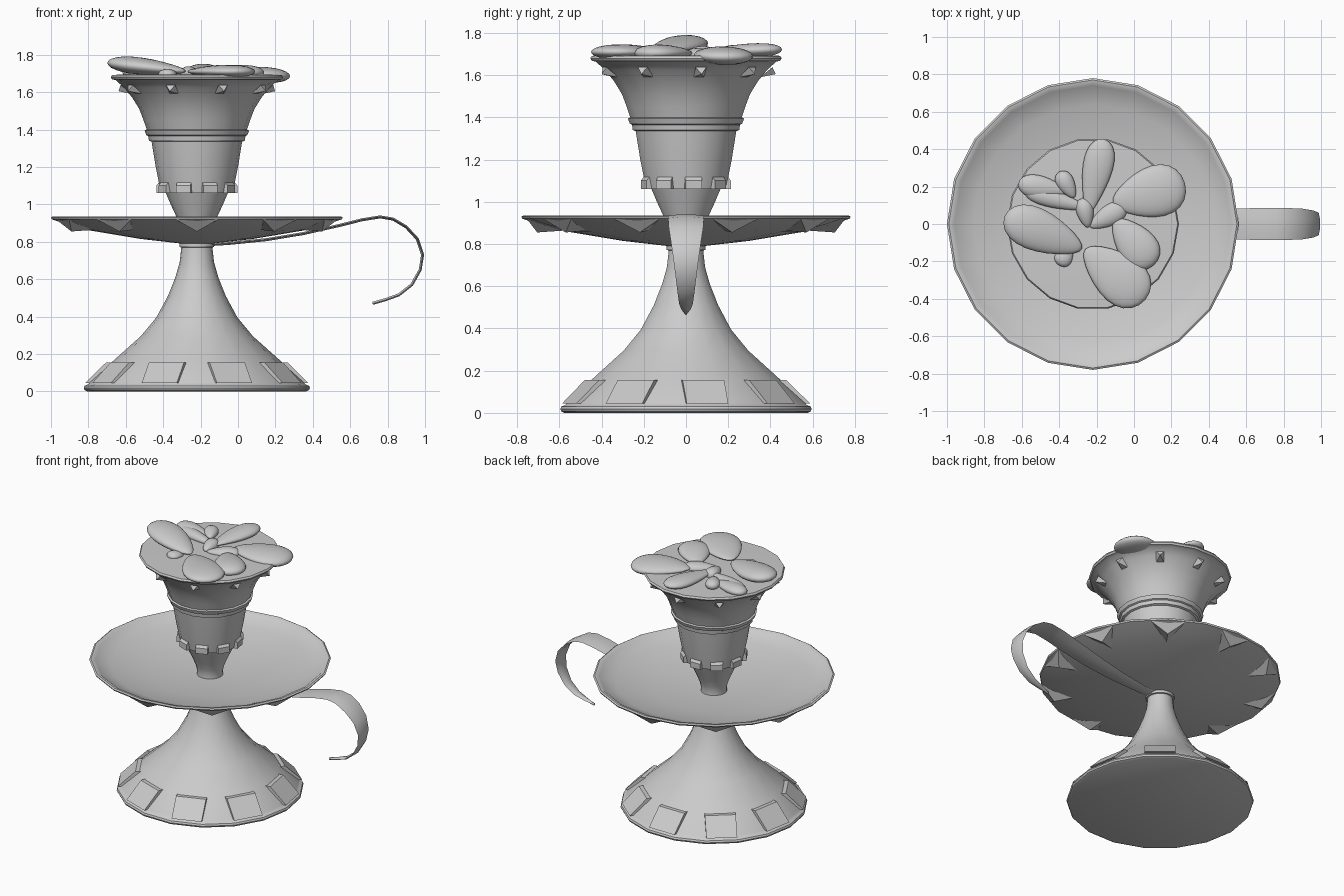
import bpy, bmesh, math
from mathutils import Vector, Matrix

if "Cube" in bpy.data.objects:
    bpy.data.objects.remove(bpy.data.objects["Cube"])

CX = -0.22  # stand axis


def finish(name, bm, smooth=None):
    bmesh.ops.remove_doubles(bm, verts=bm.verts, dist=1e-5)
    bmesh.ops.recalc_face_normals(bm, faces=bm.faces)
    me = bpy.data.meshes.new(name)
    bm.to_mesh(me)
    bm.free()
    ob = bpy.data.objects.new(name, me)
    bpy.context.collection.objects.link(ob)
    if smooth:
        bpy.ops.object.select_all(action='DESELECT')
        ob.select_set(True)
        bpy.context.view_layer.objects.active = ob
        bpy.ops.object.shade_smooth_by_angle(angle=math.radians(smooth))
    return ob


def polar(deg, r, t, z):
    a = math.radians(deg)
    return Vector((CX + r * math.cos(a) - t * math.sin(a),
                   r * math.sin(a) + t * math.cos(a), z))


def lathe(name, profile, n):
    bm = bmesh.new()
    rings = [[bm.verts.new(polar(360 * i / n, r, 0, z)) for i in range(n)]
             for r, z in profile]
    for a, b in zip(rings, rings[1:]):
        for i in range(n):
            j = (i + 1) % n
            bm.faces.new((a[i], a[j], b[j], b[i]))
    for ring in (rings[0], rings[-1]):
        bm.faces.new(ring)
    return finish(name, bm, 35)


def radial(name, count, start, verts, faces):
    """Repeat a small solid, given in (radius, tangent, z), round the axis."""
    bm = bmesh.new()
    for k in range(count):
        vs = [bm.verts.new(polar(start + 360 * k / count, *v)) for v in verts]
        for f in faces:
            bm.faces.new([vs[i] for i in f])
    return finish(name, bm)


def prism(name, poly, half):
    n = len(poly)
    verts = [(r, s * half, z) for s in (-1, 1) for r, z in poly]
    faces = [tuple(range(n)), tuple(range(n, 2 * n))]
    faces += [(i, (i + 1) % n, n + (i + 1) % n, n + i) for i in range(n)]
    return radial(name, 9, 10, verts, faces)


# flared foot with rounded rim and neck ring
lathe("foot", [(.585, 0), (.60, .007), (.605, .018), (.60, .03), (.58, .038),
               (.575, .045), (.44, .17), (.30, .295), (.217, .395), (.155, .51),
               (.115, .61), (.092, .69), (.083, .77), (.093, .772),
               (.093, .79), (.083, .80)], 18)
prism("foot_slabs", [(.54, .045), (.588, .045), (.475, .155), (.44, .155)], .10)

# drip plate
lathe("plate", [(.08, .79), (.30, .815), (.57, .86), (.70, .895), (.775, .92),
                (.78, .93), (.77, .936), (.75, .933), (.74, .924), (.64, .89),
                (.40, .845), (.10, .825)], 20)
radial("plate_points", 10, 18,
       [(.755, -.115, .92), (.755, .115, .92), (.56, 0, .865), (.705, 0, .855)],
       [(0, 1, 2), (0, 1, 3), (1, 2, 3), (2, 0, 3)])

# stem and flared cup
lathe("cup_stem", [(.085, .82), (.083, .85), (.092, .89), (.112, .94),
                   (.14, 1.0), (.17, 1.07)], 18)
lathe("cup", [(.15, 1.06), (.192, 1.06), (.22, 1.20), (.242, 1.335),
              (.256, 1.34), (.26, 1.365), (.27, 1.37), (.28, 1.395),
              (.268, 1.40), (.285, 1.45), (.308, 1.51), (.345, 1.57),
              (.39, 1.625), (.435, 1.665), (.453, 1.668), (.46, 1.68),
              (.453, 1.692), (.43, 1.693)], 18)
prism("cup_teeth", [(.17, 1.06), (.213, 1.06), (.213, 1.10), (.19, 1.13)], .04)
radial("cup_studs", 9, 10,
       [(.35, -.026, 1.59), (.35, .026, 1.59), (.41, .026, 1.638),
        (.41, -.026, 1.638), (.425, 0, 1.605)],
       [(0, 1, 2, 3), (0, 1, 4), (1, 2, 4), (2, 3, 4), (3, 0, 4)])

# curled ribbon handle: x, z, half width
path = [(-.17, .785, .04), (-.05, .792, .045), (.15, .812, .06), (.35, .845, .075),
        (.55, .89, .083), (.66, .918, .085), (.76, .934, .085), (.83, .922, .085),
        (.90, .88, .082), (.96, .815, .072), (.988, .73, .06), (.975, .65, .05),
        (.93, .57, .04), (.86, .515, .032), (.79, .49, .022), (.72, .47, .006)]
bm = bmesh.new()
rows = []
for i, (x, z, w) in enumerate(path):
    a, b = path[max(i - 1, 0)], path[min(i + 1, len(path) - 1)]
    d = Vector((b[0] - a[0], 0, b[1] - a[1])).normalized()
    nrm = Vector((-d.z, 0, d.x))
    p = Vector((x, 0, z))
    section = [(-1, 0), (-.35, .007), (.35, .007), (1, 0), (.35, -.009), (-.35, -.009)]
    rows.append([bm.verts.new(p + Vector((0, s * w, 0)) + nrm * h) for s, h in section])
for a, b in zip(rows, rows[1:]):
    for i in range(6):
        j = (i + 1) % 6
        bm.faces.new((a[i], a[j], b[j], b[i]))
bm.faces.new(rows[0])
bm.faces.new(rows[-1])
finish("handle", bm, 35)


# soft blobs on top: centre, half length, half width, half height, heading, tilt
def blob(name, c, l, w, h, heading, tilt=0, taper=.3):
    bm = bmesh.new()
    bmesh.ops.create_uvsphere(bm, u_segments=24, v_segments=14, radius=1)
    rot = Matrix.Rotation(math.radians(heading), 3, 'Z') @ Matrix.Rotation(math.radians(-tilt), 3, 'Y')
    for v in bm.verts:
        k = 1 + taper * v.co.x - taper * .3
        v.co = Vector(c) + rot @ Vector((v.co.x * l, v.co.y * w * k, v.co.z * h * k))
    finish(name, bm, 60)


blob("petal_right", (.08, .165, 1.695), .20, .145, .045, 15, -3)
blob("petal_back", (-.205, .25, 1.715), .21, .085, .035, 78, 2, .45)
blob("petal_left", (-.485, -.045, 1.735), .225, .12, .048, 157, 6)
blob("petal_front", (-.10, -.27, 1.71), .21, .14, .038, -40)
blob("petal_front_right", (0, -.10, 1.705), .16, .11, .042, -50)
blob("petal_back_left", (-.49, .195, 1.705), .13, .065, .035, 170)
blob("petal_back_small", (-.36, .21, 1.71), .08, .05, .035, 120)
blob("petal_inner", (-.42, .13, 1.70), .17, .05, .035, 165)
blob("bud_front", (-.37, -.17, 1.695), .06, .05, .03, -120)
blob("bud_centre", (-.26, .06, 1.70), .08, .05, .04, 100)
blob("bud_right", (-.14, .04, 1.695), .11, .06, .035, 30)
